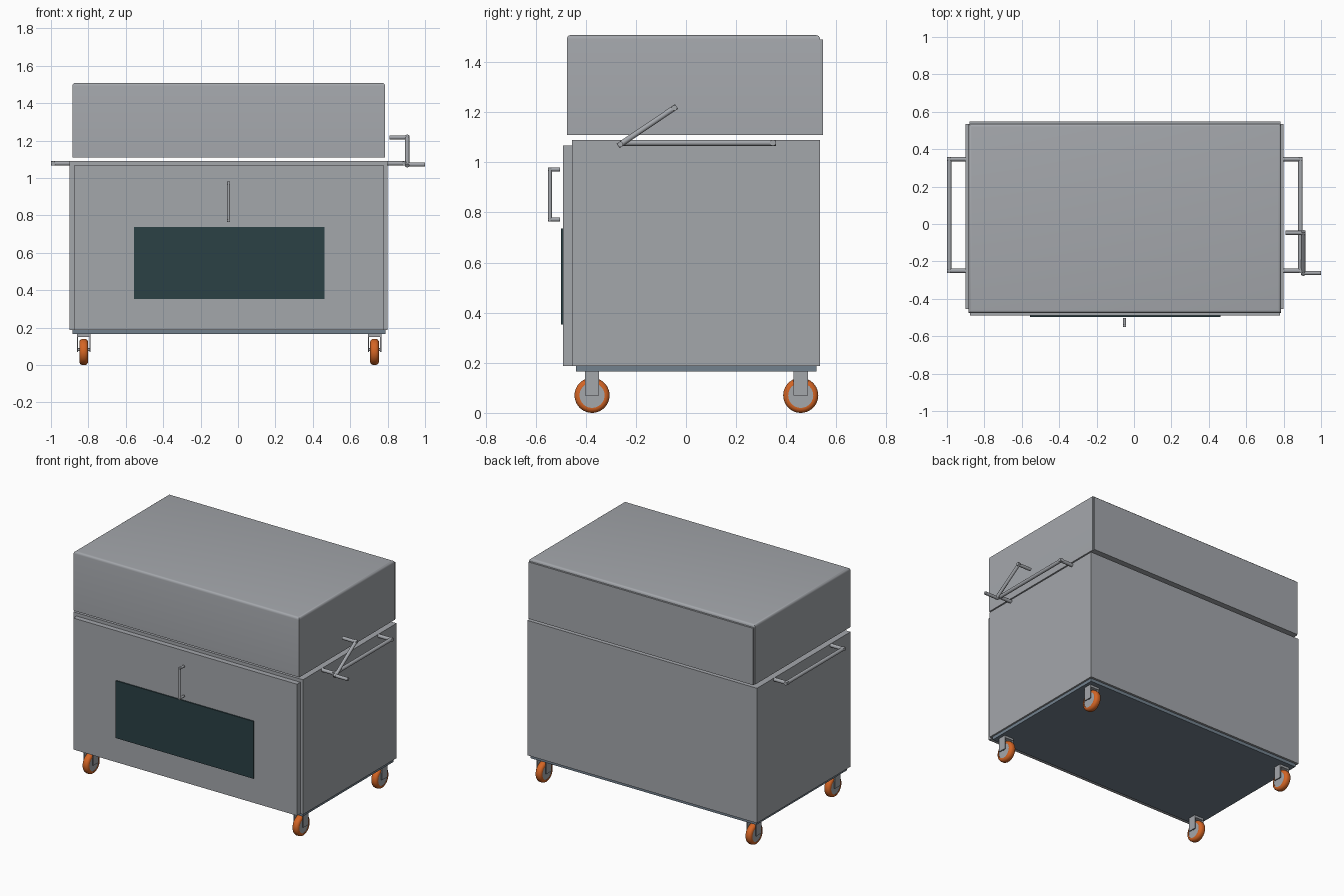
import bpy, bmesh, math
from mathutils import Vector, Matrix

if "Cube" in bpy.data.objects:
    bpy.data.objects.remove(bpy.data.objects["Cube"])


def material(name, rgb):
    m = bpy.data.materials.new(name)
    m.diffuse_color = (*rgb, 1)
    m.use_nodes = True
    m.node_tree.nodes["Principled BSDF"].inputs["Base Color"].default_value = m.diffuse_color
    return m


STEEL = material("steel grey", (0.37, 0.385, 0.41))
BASE = material("blue grey", (0.17, 0.22, 0.27))
ORANGE = material("orange", (0.66, 0.13, 0.018))
GLASS = material("dark glass", (0.024, 0.052, 0.06))


def make_object(name, bm, mat, smooth=False):
    bmesh.ops.recalc_face_normals(bm, faces=bm.faces)
    me = bpy.data.meshes.new(name)
    bm.to_mesh(me)
    bm.free()
    ob = bpy.data.objects.new(name, me)
    bpy.context.collection.objects.link(ob)
    me.materials.append(mat)
    if smooth:
        bpy.ops.object.select_all(action='DESELECT')
        ob.select_set(True)
        bpy.context.view_layer.objects.active = ob
        bpy.ops.object.shade_smooth_by_angle(angle=math.radians(35))
    return ob


def box(name, x, y, z, mat, round_top=0):
    """Box from (min, max) ranges, optionally with rounded top edges."""
    bm = bmesh.new()
    bmesh.ops.create_cube(bm, size=1)
    for v in bm.verts:
        v.co = Vector([r[0] if c < 0 else r[1] for c, r in zip(v.co, (x, y, z))])
    if round_top:
        edges = [e for e in bm.edges if all(v.co.z > z[1] - 1e-5 for v in e.verts)]
        bmesh.ops.bevel(bm, geom=edges, offset=round_top, segments=4,
                        profile=0.5, affect='EDGES')
    return make_object(name, bm, mat, smooth=round_top > 0)


def rod(name, points, radius, mat):
    """Round bar through points, with square butted corners."""
    bm = bmesh.new()
    pts = [Vector(p) for p in points]
    for i, (a, b) in enumerate(zip(pts, pts[1:])):
        d = (b - a).normalized()
        if i > 0:
            a = a - d * radius
        if i < len(pts) - 2:
            b = b + d * radius
        m = Matrix.Translation((a + b) / 2) @ d.to_track_quat('Z', 'Y').to_matrix().to_4x4()
        bmesh.ops.create_cone(bm, cap_ends=True, segments=20, radius1=radius,
                              radius2=radius, depth=(b - a).length, matrix=m)
    return make_object(name, bm, mat, smooth=True)


def lathe_x(name, profile, centre, mat):
    """Spin a closed (x, radius) profile around the x axis."""
    bm = bmesh.new()
    n = 40
    rings = []
    for i in range(n):
        a = 2 * math.pi * i / n
        rings.append([bm.verts.new(Vector(centre) + Vector((x, r * math.cos(a), r * math.sin(a))))
                      for x, r in profile])
    k = len(profile)
    for i in range(n):
        p, q = rings[i], rings[(i + 1) % n]
        for j in range(k):
            bm.faces.new((p[j], p[(j + 1) % k], q[(j + 1) % k], q[j]))
    return make_object(name, bm, mat, smooth=True)


# Cabinet, rim and base plate
box("cabinet", (-0.90, 0.80), (-0.455, 0.535), (0.187, 1.068), STEEL)
box("cabinet_rim", (-0.90, 0.80), (-0.455, 0.535), (1.068, 1.09), STEEL)
box("base_plate", (-0.885, 0.788), (-0.44, 0.52), (0.165, 0.187), BASE)

# Door with window and pull
box("door", (-0.877, 0.78), (-0.49, -0.455), (0.188, 1.068), STEEL)
box("window", (-0.557, 0.462), (-0.498, -0.49), (0.353, 0.737), GLASS)
rod("door_pull", [(-0.05, -0.503, 0.972), (-0.05, -0.543, 0.972),
                  (-0.05, -0.543, 0.772), (-0.05, -0.503, 0.772)], 0.008, STEEL)

# Lid with rounded top and back flange
box("lid", (-0.885, 0.787), (-0.476, 0.535), (1.11, 1.508), STEEL, round_top=0.016)
box("lid_back_flange", (-0.88, 0.782), (0.535, 0.547), (1.11, 1.49), STEEL)

# Side handles
for name, x0, x1 in (("left_handle", -0.90, -0.988), ("right_handle", 0.80, 0.89)):
    rod(name, [(x0, -0.25, 1.078), (x1, -0.25, 1.078),
               (x1, 0.347, 1.078), (x0, 0.347, 1.078)], 0.012, STEEL)

# Crank on the right side
rod("crank", [(0.81, -0.047, 1.217), (0.905, -0.047, 1.217),
              (0.905, -0.262, 1.072), (1.0, -0.262, 1.072)], 0.011, STEEL)

# Four castors: rounded tyre, hub disc, fork
tyre = [(-0.023, 0.05), (-0.023, 0.057), (-0.017, 0.066), (-0.008, 0.07),
        (0.008, 0.07), (0.017, 0.066), (0.023, 0.057), (0.023, 0.05)]
for side, x in (("left", -0.825), ("right", 0.73)):
    for end, y in (("front", -0.375), ("back", 0.458)):
        tag = f"{end}_{side}"
        lathe_x("tyre_" + tag, tyre, (x, y, 0.075), ORANGE)
        rod("hub_" + tag, [(x - 0.02, y, 0.075), (x + 0.02, y, 0.075)], 0.051, STEEL)
        rod("axle_" + tag, [(x - 0.036, y, 0.082), (x + 0.036, y, 0.082)], 0.008, STEEL)
        for s in (-1, 1):
            cx = x + s * 0.033
            box(f"fork_{tag}_{'inner' if s * x < 0 else 'outer'}", (cx - 0.003, cx + 0.003),
                (y - 0.028, y + 0.028), (0.07, 0.165), STEEL)
        box("fork_top_" + tag, (x - 0.036, x + 0.036), (y - 0.028, y + 0.028),
            (0.15, 0.165), STEEL)

# Rest the wheels on the ground
for ob in bpy.context.scene.objects:
    if ob.name.startswith(("tyre", "hub")):
        ob.location.z -= 0.005
